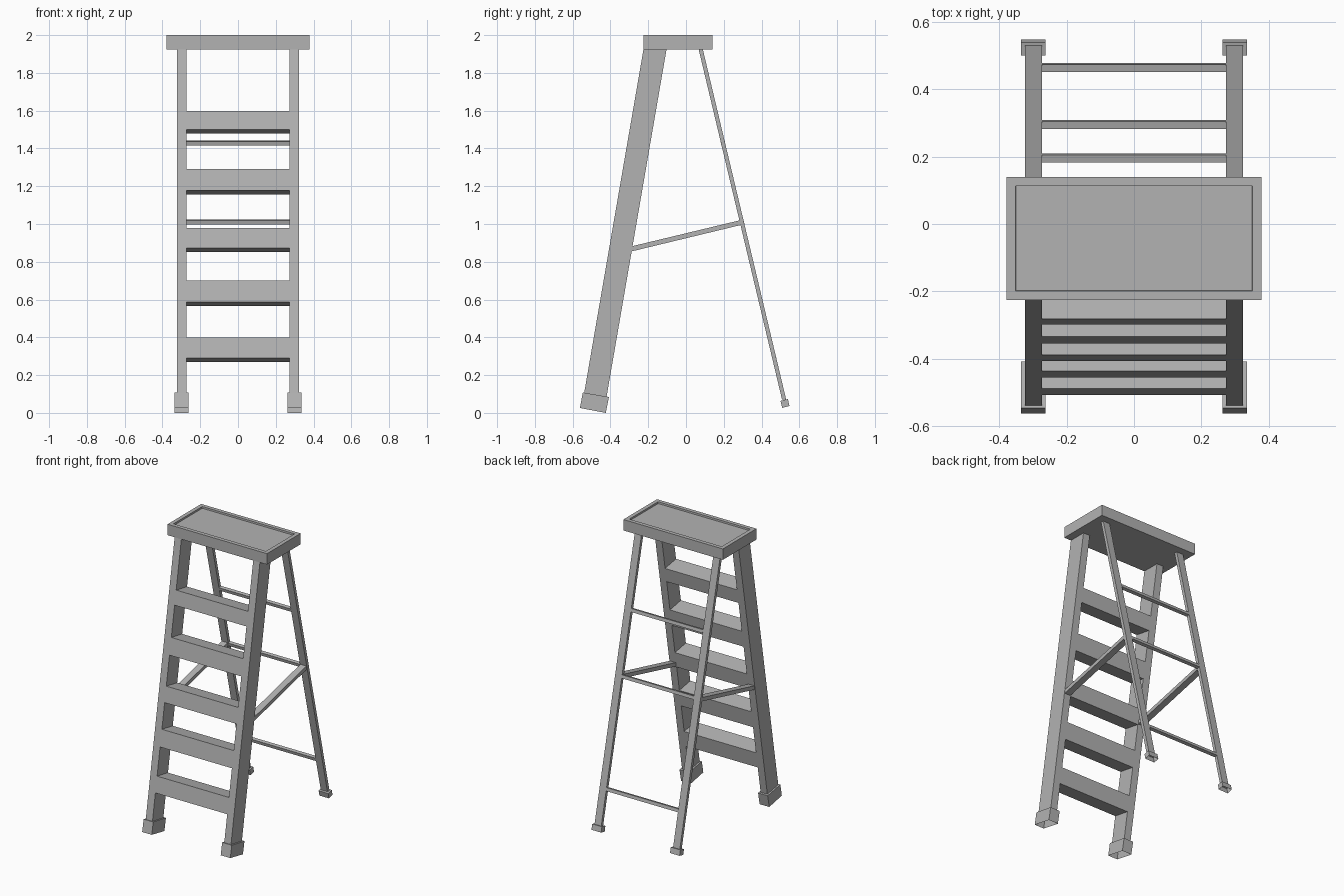
import bpy, bmesh
from mathutils import Vector

old = bpy.data.objects.get("Cube")
if old:
    bpy.data.objects.remove(old, do_unlink=True)

grey = bpy.data.materials.new("plain grey")
grey.use_nodes = True
colour = (0.45, 0.45, 0.45, 1)
grey.diffuse_color = colour
grey.node_tree.nodes["Principled BSDF"].inputs["Base Color"].default_value = colour


def add_object(name, bm):
    bmesh.ops.recalc_face_normals(bm, faces=bm.faces)
    mesh = bpy.data.meshes.new(name)
    bm.to_mesh(mesh)
    bm.free()
    mesh.materials.append(grey)
    obj = bpy.data.objects.new(name, mesh)
    bpy.context.collection.objects.link(obj)
    return obj


def prism(name, profile, x0, x1, open_edge=None):
    """Extrude a (y, z) outline from x0 to x1; open_edge leaves one side off."""
    bm = bmesh.new()
    a = [bm.verts.new((x0, y, z)) for y, z in profile]
    b = [bm.verts.new((x1, y, z)) for y, z in profile]
    bm.faces.new(a)
    bm.faces.new(b[::-1])
    n = len(profile)
    for i in range(n):
        if i != open_edge:
            j = (i + 1) % n
            bm.faces.new((a[i], a[j], b[j], b[i]))
    return add_object(name, bm)


def tilted_box(centre, up, height, depth):
    """Outline of a box whose height runs along up; edge 0 is the bottom."""
    u = Vector(up).normalized()
    v = Vector((u.y, -u.x))
    c = Vector(centre)
    return [tuple(c + u * h * height / 2 + v * d * depth / 2)
            for h, d in ((-1, -1), (-1, 1), (1, 1), (1, -1))]


UNDER = 1.925          # underside of the platform
FRONT_SLOPE = 0.1726   # lean of the step frame
REAR_SLOPE = 0.238     # lean of the support frame
INNER, OUTER = 0.273, 0.324


def front_y(z):
    return -0.225 - FRONT_SLOPE * (UNDER - z)


def rear_y(z):
    return 0.078 + REAR_SLOPE * (UNDER - z)


front_up = (FRONT_SLOPE, 1)
rear_up = (-REAR_SLOPE, 1)
LEG = 0.122            # horizontal depth of a front leg

# Platform with a shallow recessed panel
bm = bmesh.new()
bmesh.ops.create_cube(bm, size=1)
for v in bm.verts:
    v.co = (v.co.x * 0.756, v.co.y * 0.365 - 0.0425, v.co.z * 0.075 + 1.9625)
top = [f for f in bm.faces if f.normal.z > 0.9]
bmesh.ops.inset_region(bm, faces=top, thickness=0.038)
bmesh.ops.inset_region(bm, faces=top, thickness=0.001, depth=-0.012)
add_object("platform", bm)

for side, s in (("left", 1), ("right", -1)):
    x0, x1 = s * INNER, s * OUTER
    f0, f1 = s * 0.262, s * 0.335

    # Front leg and its hollow foot cap
    prism(f"front_leg_{side}",
          [(front_y(0.105), 0.105), (front_y(0.084) + LEG, 0.084),
           (front_y(UNDER) + LEG, UNDER), (front_y(UNDER), UNDER)],
          x0, x1, open_edge=0)
    prism(f"front_foot_{side}",
          [(-0.562, 0.026), (-0.425, 0.0), (-0.408, 0.084), (-0.546, 0.108)],
          f0, f1, open_edge=0)

    # Rear leg and its hollow foot cap
    prism(f"rear_leg_{side}",
          [(rear_y(0.07) - 0.011, 0.07), (rear_y(0.07) + 0.011, 0.07),
           (rear_y(UNDER) + 0.011, UNDER), (rear_y(UNDER) - 0.011, UNDER)],
          x0, x1, open_edge=0)
    prism(f"rear_foot_{side}",
          tilted_box((rear_y(0.05), 0.05), rear_up, 0.038, 0.04),
          f0, f1, open_edge=0)

    # Spreader brace between the frames
    prism(f"brace_{side}",
          [(-0.288, 0.855), (0.292, 0.995), (0.287, 1.02), (-0.283, 0.883)],
          s * 0.276, s * 0.321)

# Steps, set square to the front legs and flush with them
DROP = LEG * FRONT_SLOPE
for i, (low, high) in enumerate(((0.29, 0.398), (0.586, 0.7), (0.872, 0.978),
                                 (1.178, 1.292), (1.5, 1.597)), 1):
    prism(f"step_{i}",
          [(front_y(low), low), (front_y(low - DROP) + LEG, low - DROP),
           (front_y(high - DROP) + LEG, high - DROP), (front_y(high), high)],
          -INNER, INNER)

# Rear rungs
for i, z in enumerate((0.3, 1.01, 1.428), 1):
    prism(f"rear_rung_{i}", tilted_box((rear_y(z), z), rear_up, 0.022, 0.022),
          -INNER, INNER)
